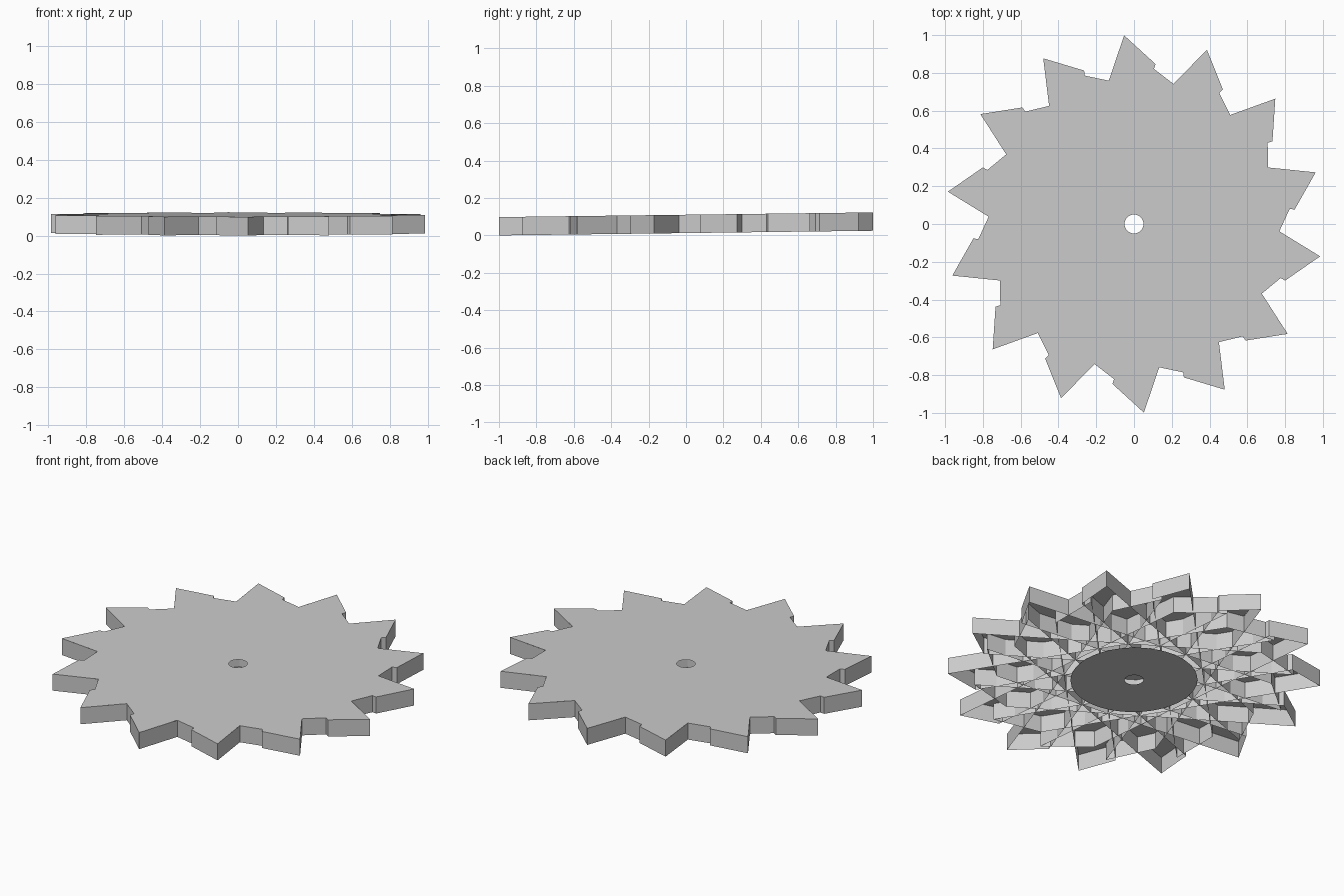
import bpy, bmesh
from math import cos, sin, radians, pi

if "Cube" in bpy.data.objects:
    bpy.data.objects.remove(bpy.data.objects["Cube"])

N = 14
STEP = 2 * pi / N
START = radians(93.0)
THICK = 0.098


def polar(r, a):
    return (r * cos(a), r * sin(a))


def cross_lines(n1, d1, n2, d2):
    # Intersection of two lines, each given by normal angle and distance
    det = sin(n2 - n1)
    return ((d1 * sin(n2) - d2 * sin(n1)) / det,
            (d2 * cos(n1) - d1 * cos(n2)) / det)


def place(p, h):
    # The whole wheel leans slightly about the x axis
    return (p[0], p[1], 0.0125 + 0.0125 * p[1] + h)


def circle(r, n):
    return [polar(r, 2 * pi * i / n) for i in range(n)]


def finish(bm, name):
    me = bpy.data.meshes.new(name)
    bm.to_mesh(me)
    bm.free()
    ob = bpy.data.objects.new(name, me)
    bpy.context.collection.objects.link(ob)
    return ob


def plate(name, outline, hole, h, up):
    bm = bmesh.new()
    edges = []
    for loop in (outline, hole):
        vs = [bm.verts.new(place(p, h)) for p in loop]
        edges += [bm.edges.new((vs[i - 1], vs[i])) for i in range(len(vs))]
    bmesh.ops.triangle_fill(bm, use_beauty=True, edges=edges, normal=(0, 0, up))
    for f in bm.faces:
        f.normal_update()
        if f.normal.z * up < 0:
            f.normal_flip()
    return finish(bm, name)


# Slanted strip geometry relative to its tip angle
NORM, D_OUT = radians(68.2), 0.371           # long outer side
B_R, B_A = 0.854, radians(-10.7)             # second corner of the tip end
D_IN = B_R * cos(NORM - B_A)                 # long inner side
FAR_N, FAR_D = radians(113.7), 0.715         # far end cut

outline = []
walls = bmesh.new()
for k in range(N):
    a = START - k * STEP
    tip, corner = polar(1.0, a), polar(B_R, a + B_A)
    far_in = cross_lines(a + NORM, D_IN, a + FAR_N, FAR_D)
    far_out = cross_lines(a + NORM, D_OUT, a + FAR_N, FAR_D)

    # Hollow strip walls, open underneath
    quad = [tip, far_out, far_in, corner]
    quad.reverse()
    lo = [walls.verts.new(place(p, 0)) for p in quad]
    hi = [walls.verts.new(place(p, THICK)) for p in quad]
    for i in range(4):
        walls.faces.new((lo[i - 1], lo[i], hi[i], hi[i - 1]))

    # Silhouette of the overlapping strips
    f = a - 6 * STEP + FAR_N
    outline += [tip, corner,
                cross_lines(a + NORM, D_IN, f, FAR_D),
                cross_lines(a - STEP + NORM, D_OUT, f, FAR_D)]

finish(walls, "strip_walls")

# Toothed top plate and round bottom plate, both with an axle hole
hole = circle(0.05, 32)
plate("top_plate", outline, hole, THICK, 1)
plate("bottom_disc", circle(0.34, 64), hole, 0, -1)
